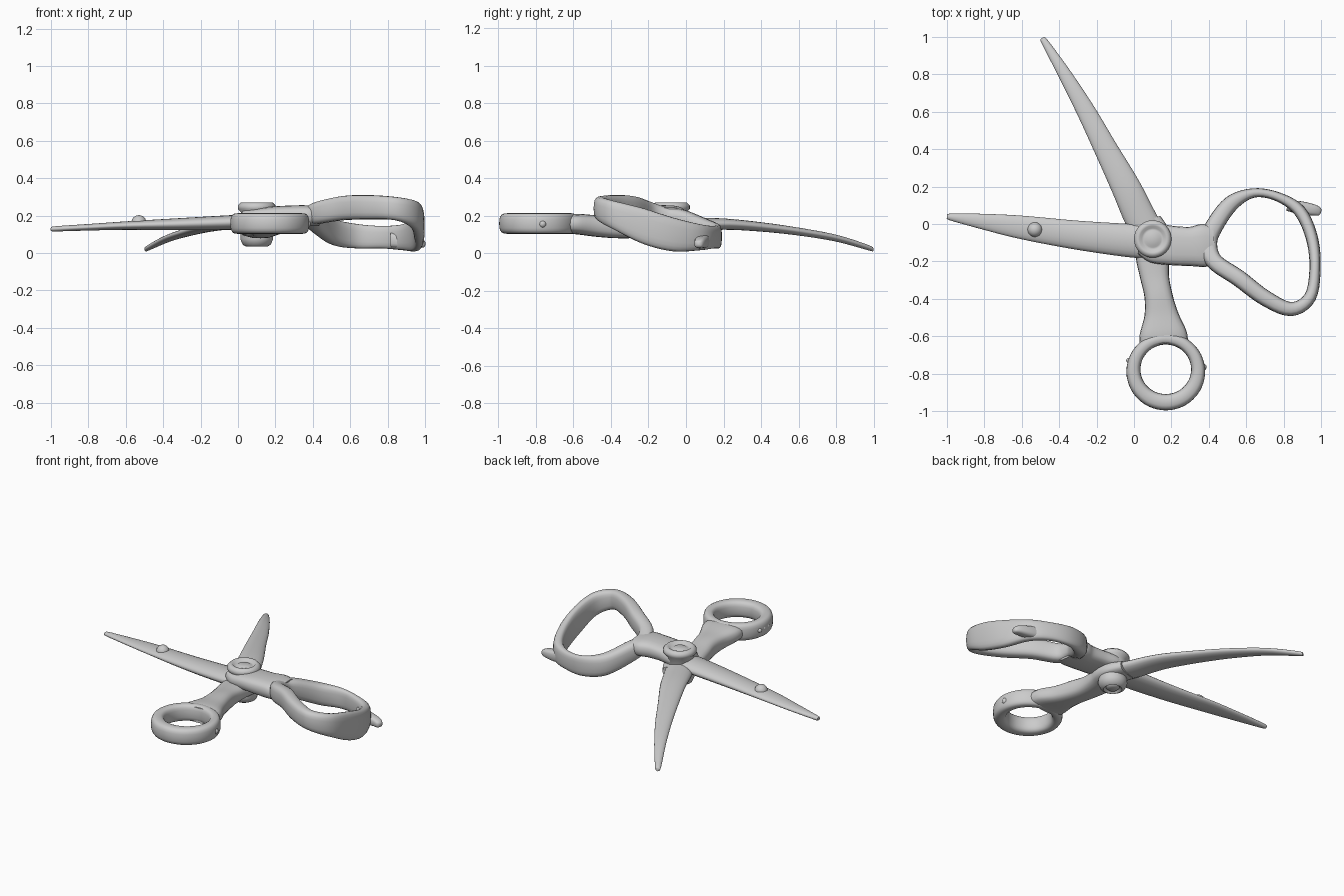
import bpy
import bmesh
import math
from mathutils import Vector

default = bpy.data.objects.get("Cube")
if default:
    bpy.data.objects.remove(default, do_unlink=True)

# One plain grey for the whole tool
grey = bpy.data.materials.new("plain grey")
grey.use_nodes = True
COLOUR = (0.6, 0.6, 0.6, 1)
grey.diffuse_color = COLOUR
grey.node_tree.nodes["Principled BSDF"].inputs["Base Color"].default_value = COLOUR


def finish(name, bm, angle=50):
    """Turn a bmesh into a smooth-shaded object."""
    bmesh.ops.recalc_face_normals(bm, faces=bm.faces)
    mesh = bpy.data.meshes.new(name)
    bm.to_mesh(mesh)
    bm.free()
    mesh.materials.append(grey)
    obj = bpy.data.objects.new(name, mesh)
    bpy.context.collection.objects.link(obj)
    bpy.ops.object.select_all(action="DESELECT")
    obj.select_set(True)
    bpy.context.view_layer.objects.active = obj
    bpy.ops.object.shade_smooth_by_angle(angle=math.radians(angle))
    return obj


def smooth_path(stations, closed, steps=5):
    """Catmull-Rom interpolation of (x, y, z, width, height) stations."""
    pts = [Vector(s) for s in stations]
    n = len(pts)

    def at(i):
        return pts[i % n] if closed else pts[max(0, min(n - 1, i))]

    path = []
    for i in range(n if closed else n - 1):
        a, b, c, d = (at(i + k) for k in (-1, 0, 1, 2))
        for s in range(steps):
            t = s / steps
            path.append(b + (c - a) * (t / 2)
                        + (a * 2 - b * 5 + c * 4 - d) * (t * t / 2)
                        + (b * 3 - a - c * 3 + d) * (t ** 3 / 2))
    if not closed:
        path.append(pts[-1])
    return path


def loft(name, stations, closed=False, power=0.7, sides=20):
    """Sweep a superellipse section; low power is boxy, high power is thin-edged."""
    path = smooth_path(stations, closed)
    n = len(path)
    bm = bmesh.new()
    rings = []
    for i, p in enumerate(path):
        before = path[(i - 1) % n] if closed else path[max(i - 1, 0)]
        after = path[(i + 1) % n] if closed else path[min(i + 1, n - 1)]
        ahead = Vector((after[0] - before[0], after[1] - before[1], 0)).normalized()
        side = Vector((-ahead.y, ahead.x, 0))
        ring = []
        for k in range(sides):
            c = math.cos(math.tau * k / sides)
            s = math.sin(math.tau * k / sides)
            u = math.copysign(abs(c) ** power, c) * p[3] / 2
            v = math.copysign(abs(s) ** power, s) * p[4] / 2
            ring.append(bm.verts.new(Vector(p[:3]) + side * u + Vector((0, 0, v))))
        rings.append(ring)
    for i in range(n if closed else n - 1):
        a, b = rings[i], rings[(i + 1) % n]
        for k in range(sides):
            j = (k + 1) % sides
            bm.faces.new((a[k], a[j], b[j], b[k]))
    if not closed:
        bm.faces.new(rings[0])
        bm.faces.new(rings[-1])
    return finish(name, bm)


def ball(name, centre, radius):
    bm = bmesh.new()
    bmesh.ops.create_uvsphere(bm, u_segments=20, v_segments=12, radius=radius)
    bmesh.ops.translate(bm, verts=bm.verts, vec=centre)
    return finish(name, bm)


def lathe(name, centre, profile, sides=40):
    bm = bmesh.new()
    verts = [bm.verts.new((r, 0, z)) for r, z in profile]
    edges = [bm.edges.new(pair) for pair in zip(verts, verts[1:])]
    bmesh.ops.spin(bm, geom=verts + edges, cent=(0, 0, 0), axis=(0, 0, 1),
                   angle=math.tau, steps=sides, use_duplicate=False)
    bmesh.ops.remove_doubles(bm, verts=bm.verts, dist=0.0005)
    bmesh.ops.translate(bm, verts=bm.verts, vec=centre)
    return finish(name, bm, 60)


# Upper half: blade, neck and large finger loop
loft("upper_blade", [
    (0.12, -0.09, 0.17, 0.18, 0.08),
    (0.0, -0.09, 0.165, 0.18, 0.08),
    (-0.3, -0.06, 0.155, 0.155, 0.065),
    (-0.6, -0.018, 0.147, 0.125, 0.045),
    (-0.8, 0.012, 0.138, 0.085, 0.035),
    (-0.97, 0.036, 0.13, 0.04, 0.028),
    (-1.0, 0.04, 0.128, 0.025, 0.02),
], power=1.0)

loft("upper_neck", [
    (0.03, -0.09, 0.19, 0.14, 0.08),
    (0.1, -0.1, 0.195, 0.21, 0.09),
    (0.2, -0.115, 0.2, 0.21, 0.1),
    (0.3, -0.12, 0.2, 0.21, 0.11),
    (0.37, -0.115, 0.2, 0.23, 0.11),
    (0.43, -0.11, 0.195, 0.2, 0.1),
])

loft("large_finger_loop", [
    (0.43, -0.01, 0.165, 0.095, 0.13),
    (0.52, 0.11, 0.11, 0.085, 0.14),
    (0.64, 0.166, 0.09, 0.05, 0.13),
    (0.77, 0.145, 0.085, 0.05, 0.12),
    (0.885, 0.07, 0.085, 0.065, 0.14),
    (0.95, -0.07, 0.1, 0.065, 0.18),
    (0.968, -0.23, 0.145, 0.06, 0.19),
    (0.942, -0.39, 0.205, 0.065, 0.15),
    (0.84, -0.455, 0.238, 0.075, 0.125),
    (0.7, -0.395, 0.245, 0.085, 0.13),
    (0.56, -0.29, 0.24, 0.09, 0.13),
    (0.43, -0.2, 0.215, 0.09, 0.12),
    (0.395, -0.1, 0.195, 0.1, 0.1),
], closed=True)

loft("finger_rest_spur", [
    (0.82, 0.1, 0.07, 0.06, 0.08),
    (0.9, 0.085, 0.06, 0.07, 0.07),
    (0.96, 0.075, 0.055, 0.06, 0.055),
    (0.99, 0.066, 0.05, 0.045, 0.04),
    (1.0, 0.063, 0.05, 0.02, 0.02),
])

# Lower half: blade, arm and thumb ring
loft("lower_blade", [
    (0.1, -0.09, 0.145, 0.17, 0.08),
    (0.03, 0.04, 0.15, 0.17, 0.075),
    (-0.045, 0.2, 0.155, 0.155, 0.06),
    (-0.15, 0.4, 0.14, 0.125, 0.05),
    (-0.255, 0.6, 0.115, 0.1, 0.042),
    (-0.37, 0.8, 0.08, 0.07, 0.036),
    (-0.475, 0.97, 0.03, 0.038, 0.028),
    (-0.49, 0.995, 0.018, 0.022, 0.018),
], power=1.0)

loft("lower_arm", [
    (0.16, -0.64, 0.155, 0.26, 0.1),
    (0.155, -0.58, 0.155, 0.25, 0.11),
    (0.145, -0.48, 0.145, 0.18, 0.115),
    (0.13, -0.38, 0.14, 0.15, 0.12),
    (0.11, -0.28, 0.135, 0.155, 0.11),
    (0.1, -0.18, 0.135, 0.18, 0.1),
    (0.1, -0.08, 0.135, 0.2, 0.09),
    (0.07, 0.02, 0.14, 0.15, 0.07),
])

ring_stations = []
for k in range(12):
    a = math.tau * k / 12
    ring_stations.append((0.17 + 0.173 * math.cos(a), -0.783 + 0.17 * math.sin(a),
                          0.158, 0.075 - 0.012 * math.sin(a), 0.11))
loft("thumb_ring", ring_stations, closed=True)

# Pivot screw with a raised rim and a dimple at both ends
lathe("pivot_screw", (0.1, -0.08, 0), [
    (0, 0.04), (0.03, 0.036), (0.04, 0.046), (0.055, 0.034), (0.075, 0.045),
    (0.088, 0.075), (0.085, 0.11), (0.085, 0.22), (0.1, 0.235), (0.1, 0.255),
    (0.085, 0.27), (0.07, 0.27), (0.058, 0.257), (0.045, 0.257), (0.035, 0.264),
    (0, 0.262),
])

# Stud through the upper blade and small grip bumps on the thumb ring
ball("blade_stud", (-0.53, -0.03, 0.163), 0.04)
for index, y in enumerate((-0.73, -0.77, -0.81)):
    ball(f"grip_bump_{index + 1}", (-0.028, y, 0.16), 0.014)
ball("ring_side_bump", (0.368, -0.765, 0.155), 0.02)
